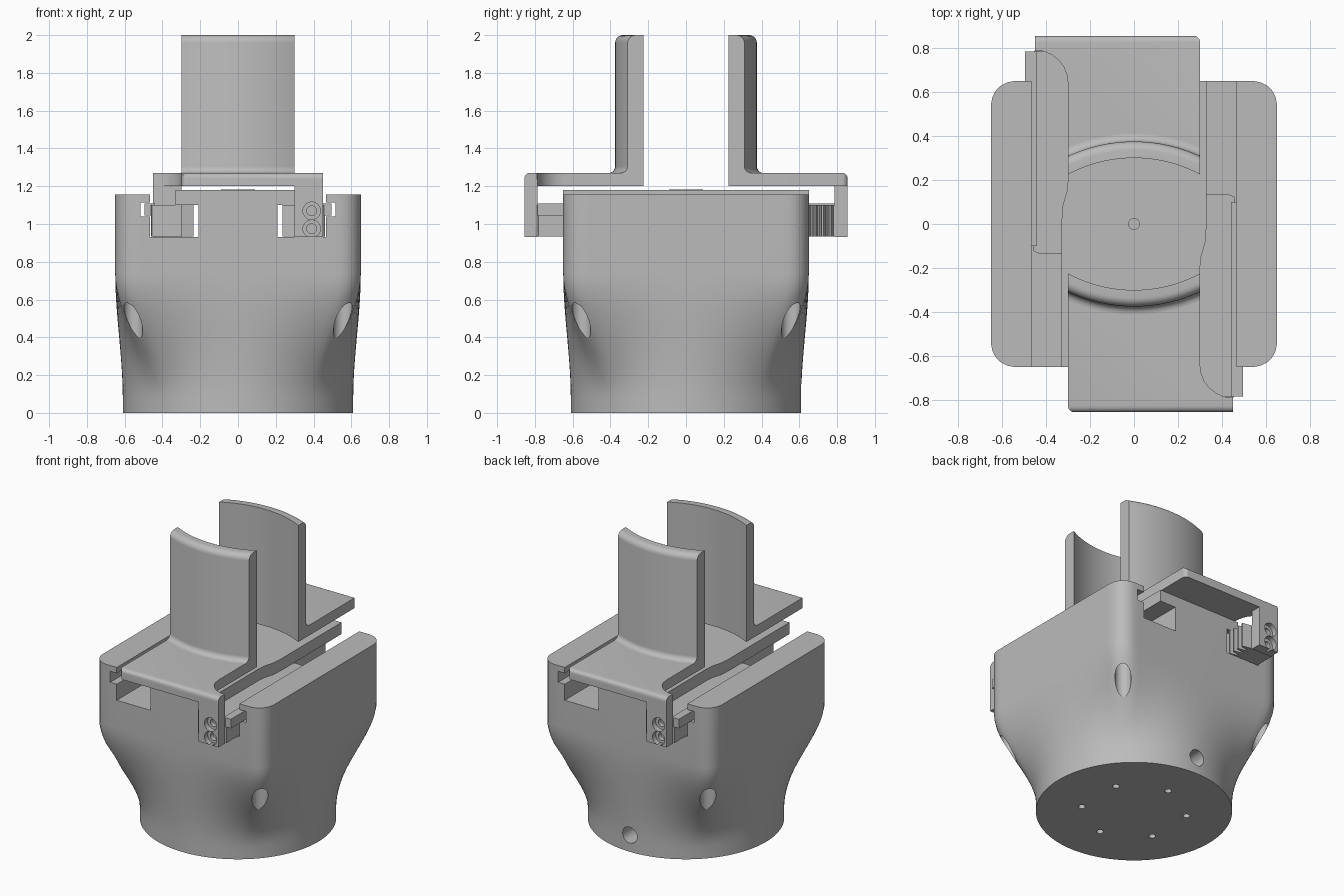
import bpy, bmesh, math
from math import sin, cos, pi, sqrt, radians

cube = bpy.data.objects.get("Cube")
if cube:
    bpy.data.objects.remove(cube, do_unlink=True)

grey = bpy.data.materials.new("plain grey")
grey.use_nodes = True
grey.diffuse_color = (0.5, 0.5, 0.5, 1)
grey.node_tree.nodes["Principled BSDF"].inputs["Base Color"].default_value = (0.5, 0.5, 0.5, 1)


def loft(name, rings):
    """Closed solid through rings of 3D points with equal counts."""
    bm = bmesh.new()
    rows = [[bm.verts.new(p) for p in ring] for ring in rings]
    n = len(rows[0])
    for low, high in zip(rows, rows[1:]):
        for i in range(n):
            j = (i + 1) % n
            bm.faces.new((low[i], low[j], high[j], high[i]))
    bm.faces.new(rows[0][::-1])
    bm.faces.new(rows[-1])
    bmesh.ops.recalc_face_normals(bm, faces=bm.faces)
    mesh = bpy.data.meshes.new(name)
    bm.to_mesh(mesh)
    bm.free()
    mesh.materials.append(grey)
    ob = bpy.data.objects.new(name, mesh)
    bpy.context.collection.objects.link(ob)
    return ob


def prism(name, outline, z0, z1):
    return loft(name, [[(x, y, z) for x, y in outline] for z in (z0, z1)])


def box(name, x0, x1, y0, y1, z0, z1):
    return prism(name, [(x0, y0), (x1, y0), (x1, y1), (x0, y1)], z0, z1)


def circle(r, x=0, y=0, n=32):
    return [(x + r * cos(2 * pi * i / n), y + r * sin(2 * pi * i / n)) for i in range(n)]


def rod_y(name, r, x, z, y0, y1):
    """Cylinder lying along y."""
    return loft(name, [[(px, y, pz) for px, pz in circle(r, x, z)] for y in (y0, y1)])


def select(ob):
    bpy.ops.object.select_all(action="DESELECT")
    ob.select_set(True)
    bpy.context.view_layer.objects.active = ob


def combine(ob, other, operation="DIFFERENCE"):
    select(ob)
    mod = ob.modifiers.new("combine", "BOOLEAN")
    mod.object, mod.operation, mod.solver = other, operation, "EXACT"
    bpy.ops.object.modifier_apply(modifier=mod.name)
    bpy.data.objects.remove(other, do_unlink=True)


def smooth(ob):
    select(ob)
    bpy.ops.object.shade_smooth_by_angle(angle=radians(28))


def turned(ob, name):
    """Half-turn copy for the opposite side."""
    twin = bpy.data.objects.new(name, ob.data)
    twin.rotation_euler.z = pi
    bpy.context.collection.objects.link(twin)


# Body: round foot blending into a rounded square
HALF, CORNER, FOOT = 0.65, 0.11, 0.61


def square_radius(a):
    a = abs((a + pi / 4) % (pi / 2) - pi / 4)
    c = HALF - CORNER
    if HALF * math.tan(a) <= c:
        return HALF / cos(a)
    return c * (cos(a) + sin(a)) + sqrt(CORNER ** 2 - (c * (cos(a) - sin(a))) ** 2)


def body_ring(z):
    t = min(max((z - 0.08) / 0.66, 0), 1)
    t = t * t * (3 - 2 * t)
    ring = []
    for i in range(180):
        a = 2 * pi * i / 180
        r = FOOT + t * (square_radius(a) - FOOT)
        ring.append((r * cos(a), r * sin(a), z))
    return ring


levels = [0] + [0.08 + 0.66 * i / 16 for i in range(17)] + [1.155]
body = loft("body", [body_ring(z) for z in levels])

# Raised centre deck, narrower beside each finger plate
edge = [(0.30, -HALF), (0.30, -0.2), (0.305, -0.15), (0.325, -0.08), (0.33, 0), (0.33, HALF)]
deck = prism("deck", edge + [(-x, -y) for x, y in edge], 1.1, 1.18)

# Rack channels with open top slots and side grooves
for side in (1, -1):
    for x0, x1, y0, y1, z0, z1 in (
            (0.21, 0.465, -0.8, 0.8, 0.93, 1.11),
            (0.28, 0.465, -0.8, 0.8, 1.0, 1.3),
            (0.45, 0.515, -0.8, 0.8, 1.04, 1.115)):
        cutter = box("channel_cutter", x0, x1, y0, y1, z0, z1)
        cutter.rotation_euler.z = 0 if side > 0 else pi
        combine(body, cutter)

# Corner bolt pockets, foot bolt holes, rear cable hole
for sx in (1, -1):
    for sy in (1, -1):
        combine(body, prism("pocket_cutter", circle(0.05, sx * 0.555, sy * 0.555), 0.2, 0.72))
for k in range(6):
    a = radians(30 + 60 * k)
    combine(body, prism("bolt_cutter", circle(0.022, 0.33 * cos(a), 0.33 * sin(a), 20), -0.1, 0.15))
combine(body, rod_y("cable_cutter", 0.055, 0, 0.115, 0.45, 0.8))
smooth(body)

# Pivot cap at the deck centre
combine(deck, prism("pivot_cutter", circle(0.025), 1.12, 1.3))
cap = prism("pivot_cap", circle(0.09, n=48), 1.175, 1.183)
combine(cap, prism("pivot_cutter", circle(0.025), 1.1, 1.3))
smooth(deck)
smooth(cap)

# Toothed rack sliders with guide tongues
pitch, count, start = 0.04, 22, -0.78
teeth = []
for k in range(count):
    y = start + k * pitch
    teeth += [(0.30, y), (0.235, y + 0.3 * pitch), (0.235, y + 0.55 * pitch), (0.30, y + 0.85 * pitch)]
rack = prism("rack_slider", [(0.45, -0.79), (0.30, -0.79)] + teeth
             + [(0.30, 0.135), (0.43, 0.135), (0.455, 0.125), (0.46, 0.11), (0.46, -0.79)][:4]
             + [(0.46, -0.78)], 0.935, 1.1)
tongue = box("guide_tongue", 0.44, 0.495, -0.785, 0.1, 1.045, 1.108)
smooth(rack)
turned(rack, "rear_rack_slider")
turned(tongue, "rear_guide_tongue")

# Curved gripping jaw: rounded top lip and a fillet at the root
INNER, CENTRE, WALL = 0.637, 0.337, 0.075
xs = [-0.3 + 0.6 * i / 24 for i in range(25)]


def arc(r):
    return [(x, CENTRE - sqrt(r * r - x * x)) for x in xs]


def jaw_ring(z, wall):
    return [(x, y, z) for x, y in arc(INNER) + arc(INNER + wall)[::-1]]


steps = [i * pi / 12 for i in range(7)]
profile = [(1.21, WALL + 0.035)]
profile += [(1.305 - 0.035 * cos(a), WALL + 0.035 * (1 - sin(a))) for a in steps]
profile += [(1.96 + 0.04 * sin(a), WALL - 0.04 * (1 - cos(a))) for a in steps]
jaw = loft("jaw", [jaw_ring(z, w) for z, w in profile])
smooth(jaw)
turned(jaw, "rear_jaw")

# Jaw plate with a scooped corner
scoop = [(0.45 - 0.15 * cos(a), -0.64 - 0.15 * sin(a)) for a in steps]
plate = prism("jaw_plate", arc(INNER) + scoop + [(0.45, -0.855), (-0.30, -0.855)], 1.2, 1.27)
bm = bmesh.new()
bm.from_mesh(plate.data)
rim = [e for e in bm.edges
       if all(v.co.y < -0.85 for v in e.verts)
       and (all(v.co.z > 1.26 for v in e.verts) or all(v.co.x < 0 for v in e.verts))]
bmesh.ops.bevel(bm, geom=rim, offset=0.028, segments=5, profile=0.5, affect="EDGES")
bm.to_mesh(plate.data)
bm.free()

# Mounting flange with two counterbored screw holes
combine(plate, box("flange", 0.30, 0.45, -0.855, -0.785, 0.93, 1.235), "UNION")
for z in (0.975, 1.07):
    combine(plate, rod_y("head_cutter", 0.046, 0.39, z, -0.9, -0.82))
    combine(plate, rod_y("shank_cutter", 0.026, 0.39, z, -0.9, -0.7))
smooth(plate)
turned(plate, "rear_jaw_plate")
